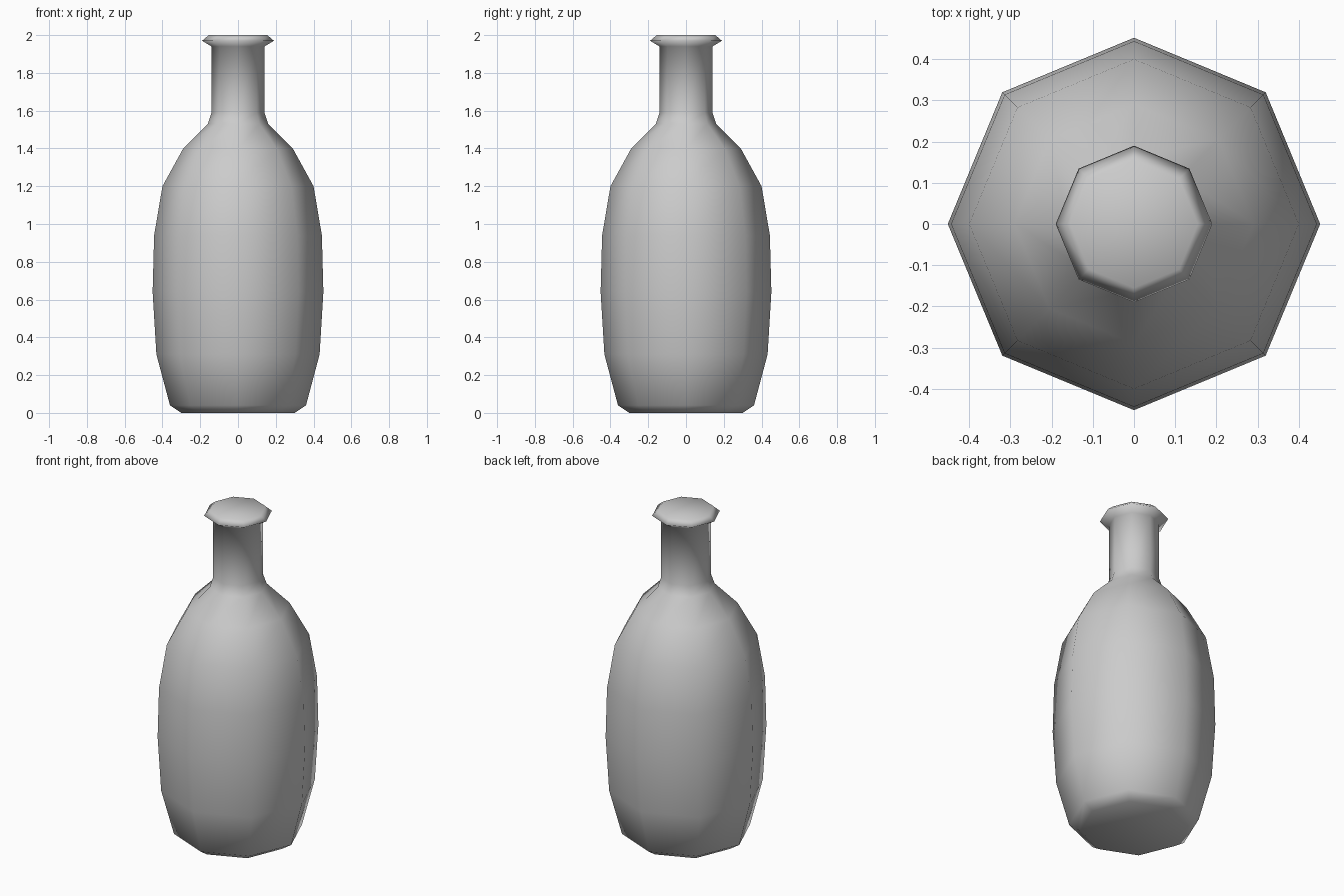
import bpy, bmesh
from math import cos, sin, pi

cube = bpy.data.objects.get("Cube")
if cube:
    bpy.data.objects.remove(cube, do_unlink=True)

SIDES = 8

# Radius and height from the base up to the lip
PROFILE = [(0.30, 0.0), (0.36, 0.04), (0.432, 0.31), (0.452, 0.64),
           (0.444, 0.94), (0.40, 1.20), (0.29, 1.40), (0.16, 1.53),
           (0.14, 1.59), (0.14, 1.94), (0.19, 1.97), (0.155, 2.0)]


def flat_material(name, colour):
    mat = bpy.data.materials.new(name)
    mat.use_nodes = True
    mat.diffuse_color = colour
    mat.node_tree.nodes["Principled BSDF"].inputs["Base Color"].default_value = colour
    return mat


def lathe(name, profile, mat):
    bm = bmesh.new()
    rings = [[bm.verts.new((r * cos(2 * pi * i / SIDES), r * sin(2 * pi * i / SIDES), z))
              for i in range(SIDES)] for r, z in profile]
    for low, high in zip(rings, rings[1:]):
        for i in range(SIDES):
            j = (i + 1) % SIDES
            bm.faces.new((low[i], low[j], high[j], high[i]))
    # Closed base and closed mouth
    bm.faces.new(rings[0][::-1])
    bm.faces.new(rings[-1])
    for face in bm.faces:
        face.smooth = True
    mesh = bpy.data.meshes.new(name)
    bm.to_mesh(mesh)
    bm.free()
    mesh.materials.append(mat)
    obj = bpy.data.objects.new(name, mesh)
    bpy.context.collection.objects.link(obj)
    return obj


# Bottle: rounded body, narrow neck and flared lip in one skin
lathe("bottle", PROFILE, flat_material("light grey", (0.6, 0.6, 0.6, 1.0)))
